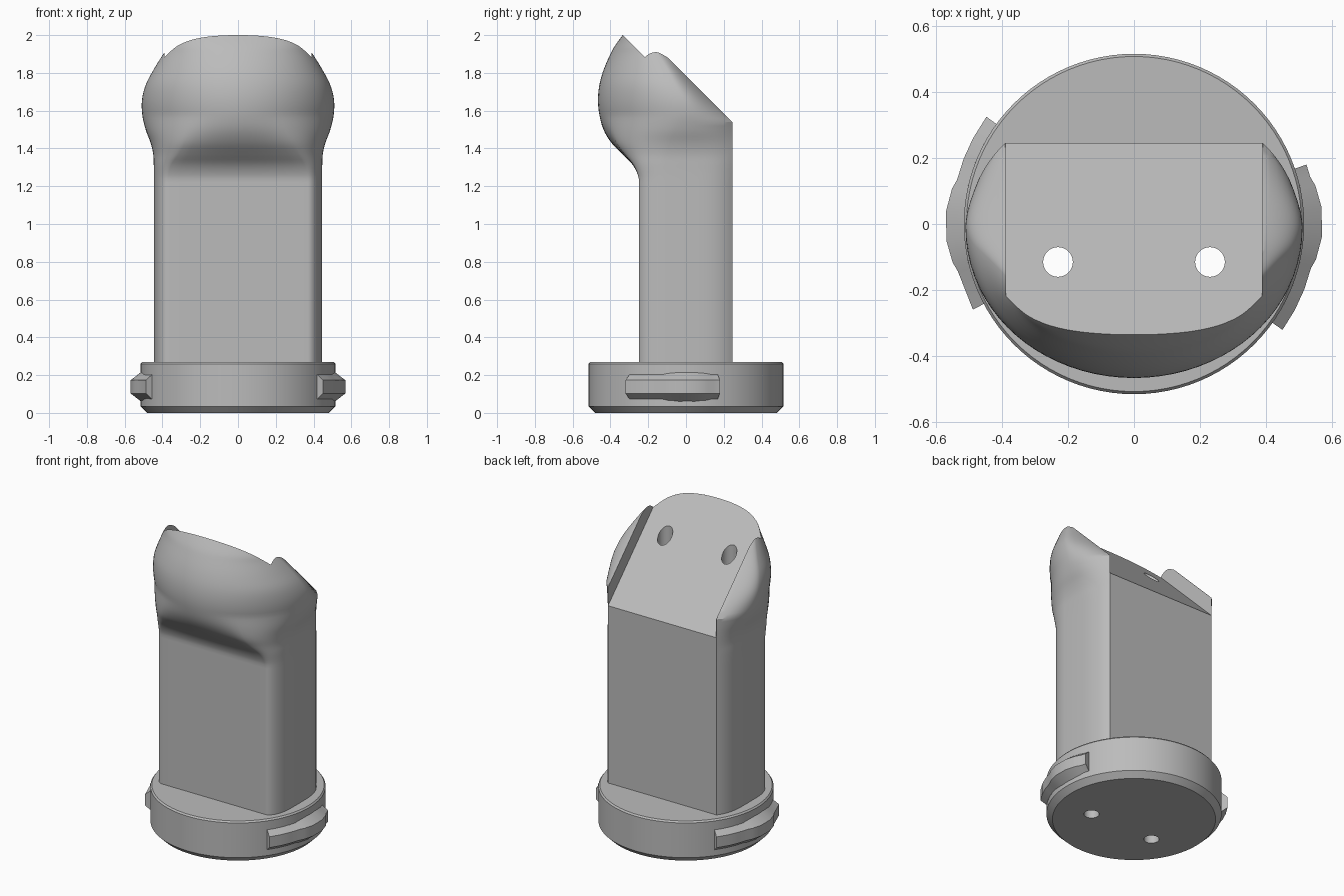
import bpy, bmesh
from math import sin, cos, acos, pi, radians
from mathutils import Vector

cube = bpy.data.objects.get("Cube")
if cube:
    bpy.data.objects.remove(cube, do_unlink=True)

grey = bpy.data.materials.new("plain_grey")
grey.use_nodes = True
colour = (0.5, 0.5, 0.5, 1)
grey.diffuse_color = colour
grey.node_tree.nodes["Principled BSDF"].inputs["Base Color"].default_value = colour


def loft(name, rings):
    """Skin a list of closed rings and cap both ends."""
    bm = bmesh.new()
    loops = [[bm.verts.new(p) for p in ring] for ring in rings]
    n = len(loops[0])
    for low, high in zip(loops, loops[1:]):
        for i in range(n):
            j = (i + 1) % n
            bm.faces.new((low[i], low[j], high[j], high[i]))
    bm.faces.new(loops[0])
    bm.faces.new(loops[-1])
    bmesh.ops.recalc_face_normals(bm, faces=bm.faces)
    mesh = bpy.data.meshes.new(name)
    bm.to_mesh(mesh)
    bm.free()
    mesh.materials.append(grey)
    obj = bpy.data.objects.new(name, mesh)
    bpy.context.collection.objects.link(obj)
    return obj


def circle(r, z, x=0, y=0, n=96):
    return [(x + r * cos(2 * pi * i / n), y + r * sin(2 * pi * i / n), z) for i in range(n)]


def activate(obj):
    bpy.ops.object.select_all(action='DESELECT')
    obj.select_set(True)
    bpy.context.view_layer.objects.active = obj


def cut(obj, cutter):
    activate(obj)
    mod = obj.modifiers.new("cut", 'BOOLEAN')
    mod.operation = 'DIFFERENCE'
    mod.solver = 'EXACT'
    mod.object = cutter
    bpy.ops.object.modifier_apply(modifier=mod.name)


def smooth(obj):
    activate(obj)
    bpy.ops.object.shade_smooth_by_angle(angle=radians(30))


def catmull(a, b, c, d, t):
    return b + (c - a) * t / 2 + (a - b * 2.5 + c * 2 - d / 2) * t * t \
        + ((b - c) * 1.5 + (d - a) / 2) * t ** 3


# Post and head: height, half width, front y, centre y, roundness
KEYS = [(0.26, .445, -.25, 0, 0), (1.15, .445, -.25, 0, 0), (1.24, .445, -.25, 0, 0),
        (1.31, .446, -.28, 0, .1), (1.37, .449, -.338, 0, .35), (1.43, .463, -.395, 0, .6),
        (1.5, .489, -.437, 0, .85), (1.58, .507, -.459, 0, 1), (1.66, .508, -.466, -.02, 1),
        (1.74, .487, -.458, -.06, 1), (1.82, .445, -.435, -.1, 1), (1.9, .395, -.4, -.15, 1),
        (1.95, .355, -.372, -.2, 1), (2.02, .28, -.32, -.26, 1)]
BACK, SLOT = 0.245, 0.39


def section(z, a, front, c, w):
    half = []
    steps = 20
    # Front: a flat face with rounded corners that turns into an ellipse
    for i in range(steps + 1):
        u = 1 - i / steps
        t = u * pi / 2
        if u < 0.7:
            k = u / 0.7 * pi / 2
            flat = (a - .075 + .075 * cos(k), c + (front - c) * (.35 * min(1, u * 20) + .65 * sin(k)) 
                    if u > .05 else c + (front - c) * .35 * u * 20)
        else:
            flat = ((a - .075) * (1 - u) / 0.3, front)
        oval = (a * cos(t), c + (front - c) * sin(t))
        half.append((flat[0] * (1 - w) + oval[0] * w, flat[1] * (1 - w) + oval[1] * w, z))
    # Back: a short side curve up to the sharp back corner
    corner = min(SLOT, a * 0.95)
    yb = min(BACK, 1.785 - z)
    top = acos(corner / a)
    for i in range(1, 11):
        t = top * i / 10
        s = (sin(t) / sin(top)) ** (0.6 + 0.4 * w)
        half.append((a * cos(t), c + (yb - c) * s, z))
    return half + [(-x, y, h) for x, y, h in reversed(half[1:])]


rows = [Vector(k) for k in KEYS]
rings = []
for i in range(len(rows) - 1):
    p, q = rows[max(i - 1, 0)], rows[min(i + 2, len(rows) - 1)]
    for s in range(4):
        t = s / 4
        v = catmull(p, rows[i], rows[i + 1], q, t) if i > 1 else rows[i].lerp(rows[i + 1], t)
        v[4] = min(1, max(0, v[4]))
        rings.append(section(*v))
rings.append(section(*rows[-1]))
post = loft("post_and_head", rings)

# Base disc with chamfered rims
base = loft("base_disc", [circle(r, z) for r, z in
                          ((.48, 0), (.515, .035), (.515, .26), (.507, .27))])

# Sloping slot between the two ears
slope = [(-.7, 2.365), (.6, 1.065), (.6, 2.6), (-.7, 2.6)]
slot = loft("slot_cutter", [[(x, y, z) for y, z in slope] for x in (-.388, .388)])
cut(post, slot)
cutters = [slot]

# Two vertical holes through everything
for x in (-.23, .23):
    drill = loft("hole_cutter", [circle(.045, z, x, -.115, 32) for z in (-.2, 2.3)])
    cut(post, drill)
    cut(base, drill)
    cutters.append(drill)
for c in cutters:
    bpy.data.objects.remove(c, do_unlink=True)
smooth(post)
smooth(base)


# Locking lugs on the rim, raised in the middle
def lug(name, turn, start, end):
    stations = [(start, 0), (-28, 0), (-21, 0), (-14, 0), (-11, .5), (-4, 1), (5, 1),
                (12, .5), (15, 0), (end, 0)]
    rings = []
    for deg, rise in stations:
        ang = radians(deg + turn)
        outer, h = .552 + .018 * rise, .065 + .012 * rise
        profile = [(.49, -h), (.515, -h), (outer, -.035), (outer, .035), (.515, h), (.49, h)]
        rings.append([(r * cos(ang), r * sin(ang), .138 + z) for r, z in profile])
    smooth(loft(name, rings))


lug("left_lug", 0, -35.5, 19)
lug("right_lug", 180, -36, 28)
